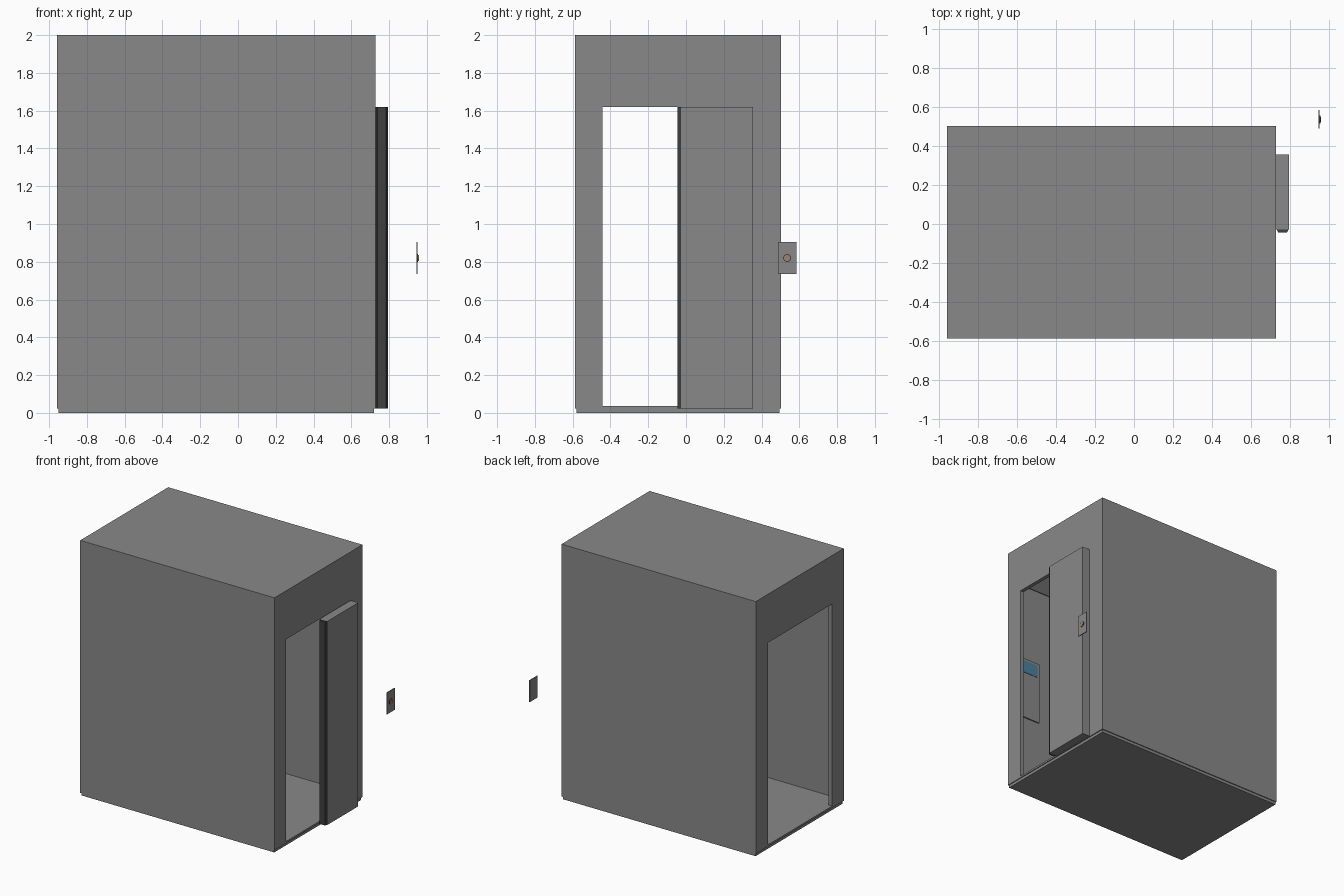
import bpy, bmesh, math

if "Cube" in bpy.data.objects:
    bpy.data.objects.remove(bpy.data.objects["Cube"])


def colour(name, rgb):
    m = bpy.data.materials.new(name)
    m.diffuse_color = (*rgb, 1)
    m.use_nodes = True
    m.node_tree.nodes["Principled BSDF"].inputs["Base Color"].default_value = m.diffuse_color
    return m


metal = colour("metal", (0.25, 0.25, 0.25))
rubber = colour("rubber", (0.05, 0.05, 0.05))
light = colour("light", (1.0, 1.0, 1.0))
screen = colour("screen", (0.07, 0.22, 0.34))
glow = colour("glow", (0.5, 0.2, 0.06))


def make(name, bm, mat):
    bmesh.ops.recalc_face_normals(bm, faces=bm.faces)
    me = bpy.data.meshes.new(name)
    bm.to_mesh(me)
    bm.free()
    ob = bpy.data.objects.new(name, me)
    bpy.context.collection.objects.link(ob)
    me.materials.append(mat)
    return ob


def box(name, x, y, z, mat=metal):
    """Box from (min, max) ranges on each axis."""
    bm = bmesh.new()
    bmesh.ops.create_cube(bm, size=1)
    for v in bm.verts:
        for i, (lo, hi) in enumerate((x, y, z)):
            v.co[i] = lo if v.co[i] < 0 else hi
    return make(name, bm, mat)


def cut(target, cutter):
    mod = target.modifiers.new("cut", 'BOOLEAN')
    mod.operation = 'DIFFERENCE'
    mod.solver = 'EXACT'
    mod.object = cutter
    cutter.hide_render = True
    bpy.context.view_layer.objects.active = target
    bpy.ops.object.modifier_apply(modifier=mod.name)
    bpy.data.objects.remove(cutter)


def disc(name, centre, r, depth, mat=metal):
    """Round button facing +x, starting at the centre point."""
    bpy.ops.mesh.primitive_cylinder_add(
        vertices=24, radius=r, depth=depth, rotation=(0, math.pi / 2, 0),
        location=(centre[0] + depth / 2, centre[1], centre[2]))
    ob = bpy.context.object
    ob.name = name
    ob.data.materials.append(mat)
    bpy.ops.object.shade_smooth_by_angle()
    return ob


# Cabin shell: hollow room with a doorway through both end walls
cabin = box("cabin", (-0.957, 0.727), (-0.587, 0.503), (0.022, 2))
cut(cabin, box("room_cutter", (-0.927, 0.697), (-0.575, 0.491), (0.036, 1.77)))
cut(cabin, box("doorway_cutter", (-1.1, 0.9), (-0.442, 0.352), (0.036, 1.62)))

# Slightly inset base and ceiling light
box("base", (-0.95, 0.72), (-0.58, 0.496), (0, 0.03))
box("ceiling_light", (-0.91, 0.68), (-0.56, 0.476), (1.762, 1.775), light)

# Sliding door with chamfered rubber edge
box("door", (0.728, 0.794), (-0.027, 0.355), (0.024, 1.62))
bm = bmesh.new()
profile = [(0.73, -0.027), (0.792, -0.027), (0.783, -0.044), (0.739, -0.044)]
face = bm.faces.new([bm.verts.new((x, y, 0.024)) for x, y in profile])
ext = bmesh.ops.extrude_face_region(bm, geom=[face])
for v in ext["geom"]:
    if isinstance(v, bmesh.types.BMVert):
        v.co.z = 1.62
bm.faces.new(face.verts) if not face.is_valid else None
make("door_bumper", bm, rubber)

# Inside control panel with display
box("control_panel", (0.44, 0.66), (-0.577, -0.565), (0.65, 1.15))
box("control_display", (0.46, 0.64), (-0.572, -0.562), (1.03, 1.13), screen)

# Detached call plate with round button
box("call_plate", (0.944, 0.95), (0.488, 0.585), (0.735, 0.905))
bc = (0.948, 0.535, 0.82)
disc("call_button_collar", bc, 0.021, 0.006, rubber)
disc("call_button_glow", bc, 0.017, 0.007, glow)
disc("call_button", bc, 0.012, 0.009)
